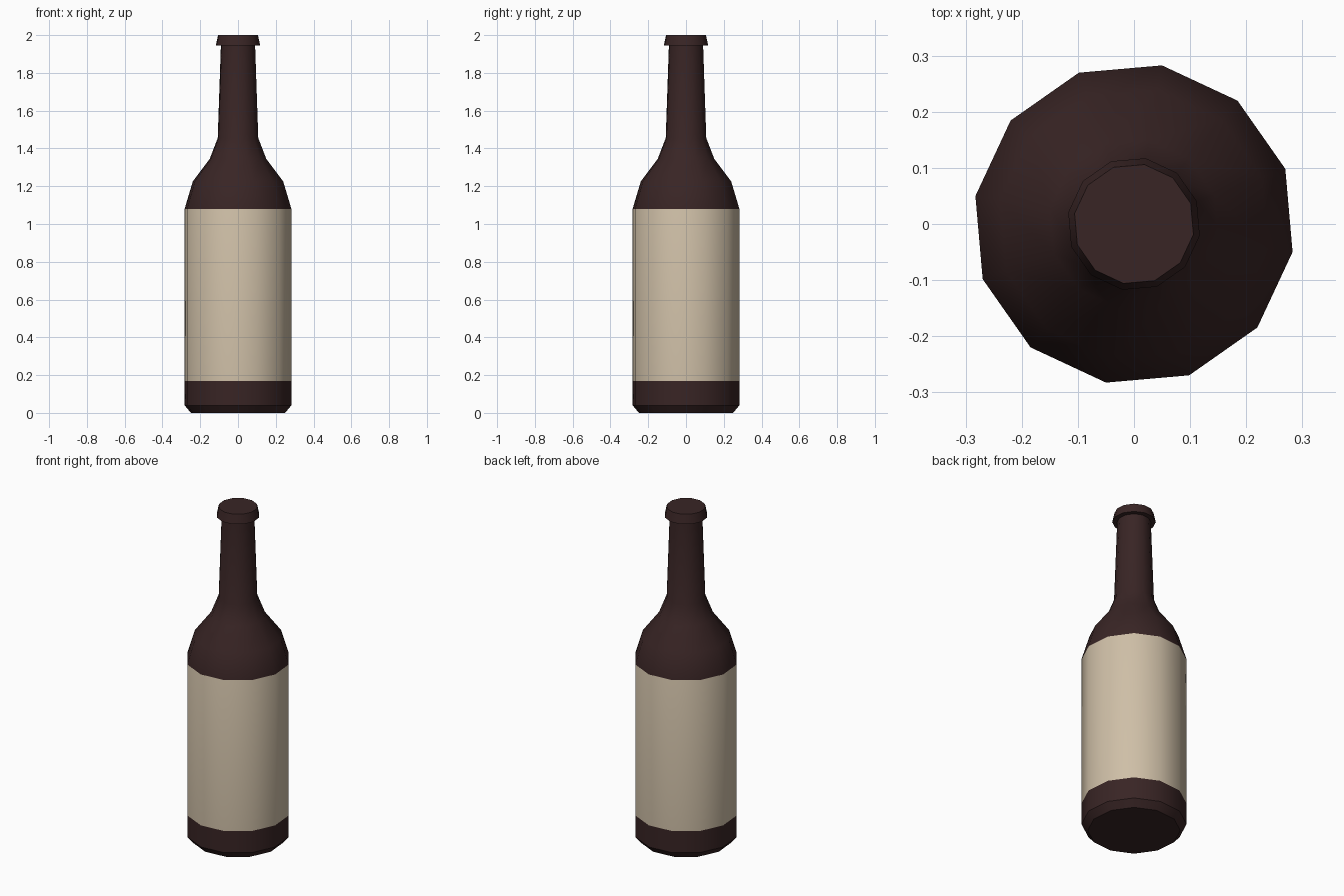
import bpy, bmesh, math

if "Cube" in bpy.data.objects:
    bpy.data.objects.remove(bpy.data.objects["Cube"])

SIDES = 12
TURN = math.radians(20)

def material(name, rgb):
    m = bpy.data.materials.new(name)
    m.diffuse_color = (*rgb, 1)
    m.use_nodes = True
    m.node_tree.nodes["Principled BSDF"].inputs["Base Color"].default_value = m.diffuse_color
    return m

glass = material("dark brown glass", (0.040, 0.018, 0.018))
paper = material("cream paper", (0.62, 0.52, 0.385))

# Bottle profile (radius, height), from the base up to the mouth
profile = [(0.253, 0), (0.287, 0.04), (0.287, 0.17), (0.287, 1.08),
           (0.243, 1.225), (0.152, 1.345), (0.109, 1.455), (0.092, 1.945),
           (0.119, 1.945), (0.1075, 2.0)]

# Lathe the profile with twelve sides
bm = bmesh.new()
rings = [[bm.verts.new((r * math.cos(TURN + i * math.tau / SIDES),
                        r * math.sin(TURN + i * math.tau / SIDES), z))
          for i in range(SIDES)] for r, z in profile]
for lower, upper in zip(rings, rings[1:]):
    for i in range(SIDES):
        j = (i + 1) % SIDES
        bm.faces.new((lower[i], lower[j], upper[j], upper[i]))

# Flat base and closed mouth
bm.faces.new(rings[0][::-1])
bm.faces.new(rings[-1])

# Paper label wraps the straight body
for f in bm.faces:
    f.material_index = int(0.5 < f.calc_center_median().z < 0.8)

mesh = bpy.data.meshes.new("bottle")
bm.to_mesh(mesh)
bm.free()
mesh.materials.append(glass)
mesh.materials.append(paper)
bottle = bpy.data.objects.new("bottle", mesh)
bpy.context.collection.objects.link(bottle)

# Smooth round the body, sharp at base and lip
bpy.context.view_layer.objects.active = bottle
bottle.select_set(True)
bpy.ops.object.shade_smooth_by_angle(angle=math.radians(36))
